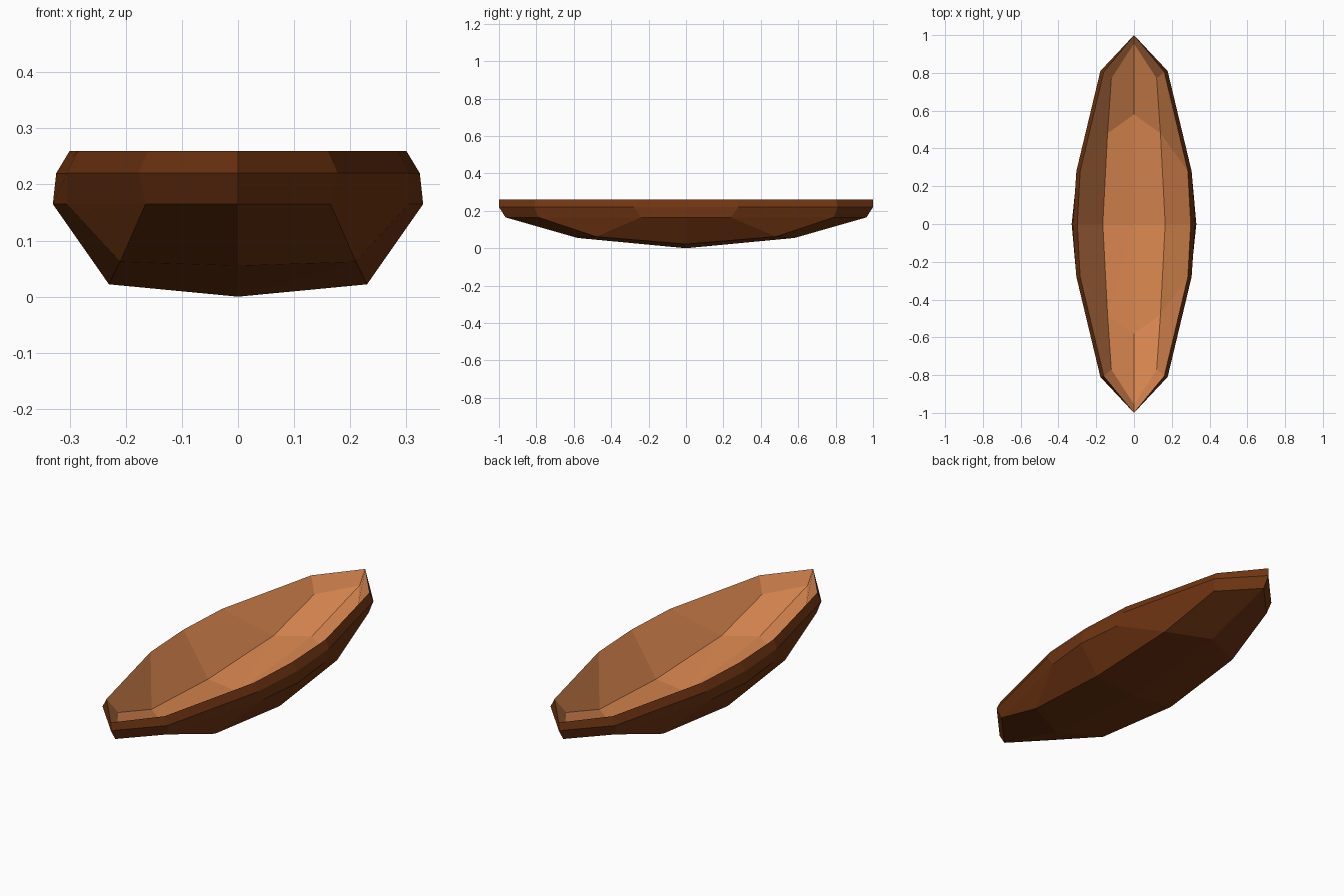
import bpy, bmesh

if "Cube" in bpy.data.objects:
    bpy.data.objects.remove(bpy.data.objects["Cube"])

def material(name, rgb):
    m = bpy.data.materials.new(name)
    m.diffuse_color = (*rgb, 1)
    m.use_nodes = True
    m.node_tree.nodes["Principled BSDF"].inputs["Base Color"].default_value = m.diffuse_color
    return m

dark = material("dark_wood", (0.16, 0.035, 0.006))
light = material("light_wood", (0.68, 0.235, 0.078))

# Quarter rings, tip to middle; repeated points collapse
rim = [(0, 1, .26), (.16, .805, .26), (.285, .28, .26), (.30, 0, .26)]
band = [(0, 1, .22), (.178, .81, .22), (.305, .28, .22), (.324, 0, .22)]
side = [(0, .965, .165), (.165, .79, .165), (.305, .24, .165), (.33, 0, .165)]
chine = [(0, .58, .055), (.21, .48, .062), (.21, .48, .062), (.23, 0, .022)]
keel = [(0, 0, 0)] * 4
floor_edge = [(0, .955, .195), (.12, .77, .19), (.14, .48, .09), (.165, 0, .05)]
floor_mid = [(0, .58, .085), (.14, .48, .09), (.14, .48, .09), (.165, 0, .05)]
floor_low = [(0, 0, .03)] * 4

bm = bmesh.new()
cache = {}

def vert(p, sx, sy):
    c = (p[0] * sx + 0.0, p[1] * sy + 0.0, p[2])
    if c not in cache:
        cache[c] = bm.verts.new(c)
    return cache[c]

def loft(rings, mat):
    for upper, lower in zip(rings, rings[1:]):
        for sx in (1, -1):
            for sy in (1, -1):
                for i in range(3):
                    quad = [upper[i], upper[i + 1], lower[i + 1], lower[i]]
                    vs = list(dict.fromkeys(vert(p, sx, sy) for p in quad))
                    if len(vs) > 2:
                        if sx * sy < 0:
                            vs.reverse()
                        bm.faces.new(vs).material_index = mat

# Outer hull, then hollow inside
loft([rim, band, side, chine, keel], 0)
loft([rim, floor_edge, floor_mid, floor_low], 1)
bmesh.ops.recalc_face_normals(bm, faces=bm.faces[:])

mesh = bpy.data.meshes.new("canoe_hull")
bm.to_mesh(mesh)
bm.free()
mesh.materials.append(dark)
mesh.materials.append(light)
bpy.context.collection.objects.link(bpy.data.objects.new("canoe_hull", mesh))
